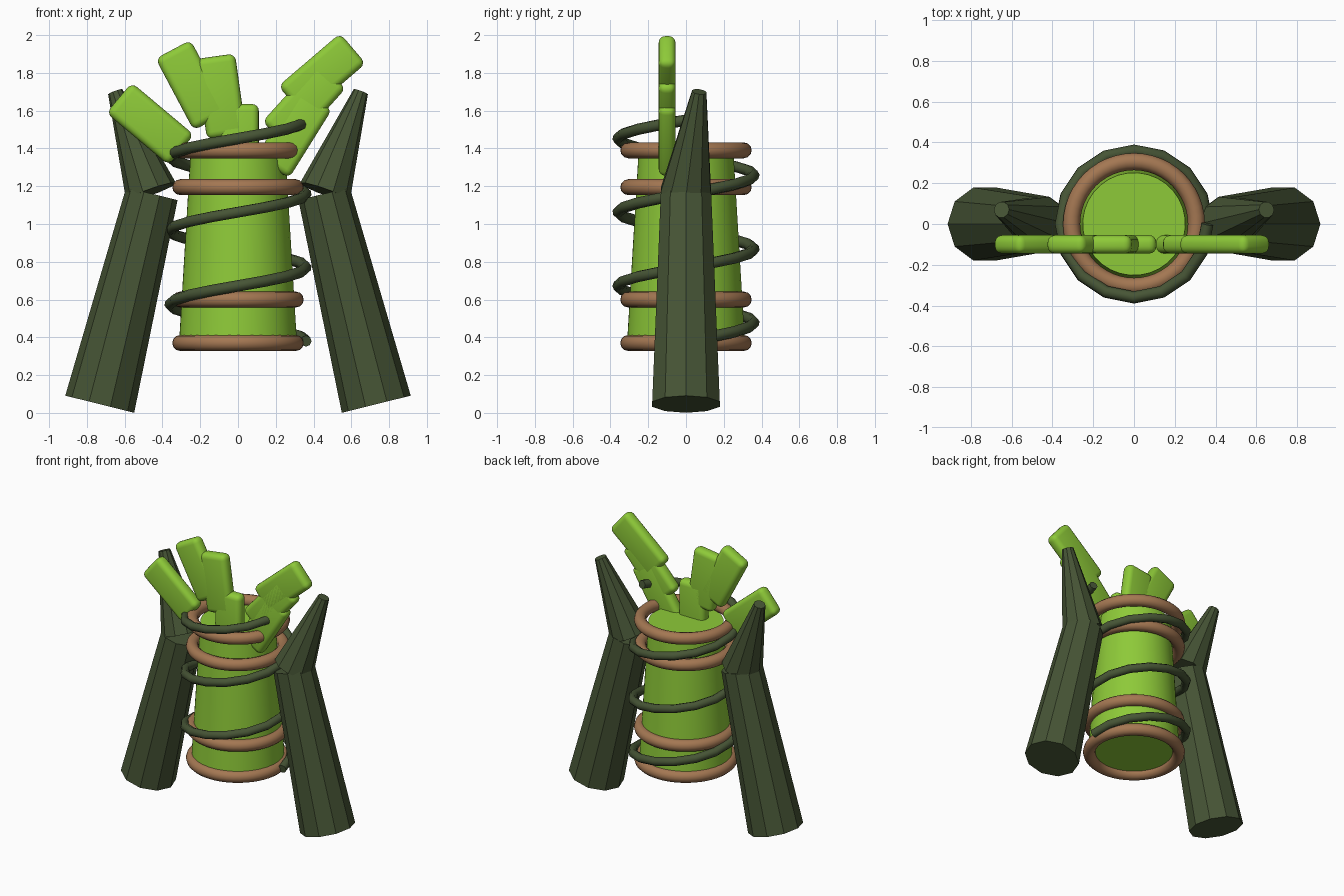
import bpy
import bmesh
from math import radians, pi, cos, sin
from mathutils import Matrix, Vector

cube = bpy.data.objects.get("Cube")
if cube:
    bpy.data.objects.remove(cube, do_unlink=True)


def material(name, rgb):
    mat = bpy.data.materials.new(name)
    mat.use_nodes = True
    mat.diffuse_color = (*rgb, 1)
    mat.node_tree.nodes["Principled BSDF"].inputs["Base Color"].default_value = (*rgb, 1)
    return mat


LIME = material("lime_green", (0.27, 0.59, 0.04))
DARK = material("dark_moss", (0.062, 0.09, 0.036))
BROWN = material("warm_brown", (0.37, 0.185, 0.085))


def finish(name, bm, mat):
    mesh = bpy.data.meshes.new(name)
    bm.to_mesh(mesh)
    bm.free()
    obj = bpy.data.objects.new(name, mesh)
    bpy.context.collection.objects.link(obj)
    mesh.materials.append(mat)
    return obj


def smooth(obj, angle):
    bpy.ops.object.select_all(action="DESELECT")
    obj.select_set(True)
    bpy.context.view_layer.objects.active = obj
    bpy.ops.object.shade_smooth_by_angle(angle=radians(angle))


def taper(name, start, end, r1, r2, sides, mat):
    """Tapered prism running between two points."""
    start, end = Vector(start), Vector(end)
    axis = end - start
    turn = Vector((0, 0, 1)).rotation_difference(axis).to_matrix().to_4x4()
    spin = Matrix.Rotation(pi / 10, 4, "Z")
    bm = bmesh.new()
    bmesh.ops.create_cone(bm, cap_ends=True, segments=sides, radius1=r1, radius2=r2,
                          depth=axis.length,
                          matrix=Matrix.Translation((start + end) / 2) @ turn @ spin)
    return finish(name, bm, mat)


def blade(name, x, z, tilt):
    """Rounded slab leaning by tilt degrees towards +x."""
    place = Matrix.Translation((x, -0.1, z)) @ Matrix.Rotation(radians(tilt), 4, "Y")
    bm = bmesh.new()
    bmesh.ops.create_cube(bm, size=1, matrix=Matrix.Diagonal((0.21, 0.09, 0.43, 1)))
    bmesh.ops.bevel(bm, geom=bm.edges[:], offset=0.036, segments=4, profile=0.5,
                    affect="EDGES")
    bm.transform(place)
    smooth(finish(name, bm, LIME), 35)


# Tapered trunk
smooth(taper("trunk", (0, 0, 0.37), (0, 0, 1.38), 0.313, 0.252, 32, LIME), 30)

# Rings around the trunk
for i, z in enumerate((0.37, 0.6, 1.195, 1.39)):
    bpy.ops.mesh.primitive_torus_add(location=(0, 0, z), major_radius=0.306,
                                     minor_radius=0.042, major_segments=48,
                                     minor_segments=12)
    ring = bpy.context.object
    ring.name = f"trunk_ring_{i + 1}"
    ring.data.materials.append(BROWN)
    smooth(ring, 60)

# Vine winding three times around the trunk
curve = bpy.data.curves.new("vine", "CURVE")
curve.dimensions = "3D"
curve.bevel_depth = 0.03
curve.bevel_resolution = 2
curve.use_fill_caps = True
spline = curve.splines.new("POLY")
steps = 16
spline.points.add(3 * steps)
for i, p in enumerate(spline.points):
    a = 2 * pi * i / steps
    p.co = (0.36 * cos(a), 0.36 * sin(a), 0.38 + 0.39 * i / steps, 1)
curve.materials.append(DARK)
bpy.context.collection.objects.link(bpy.data.objects.new("vine", curve))

# Leaning limbs with pointed upper parts
for side, s in (("left", 1), ("right", -1)):
    taper(f"{side}_lower_limb", (s * 0.732, 0, 0.046), (s * 0.456, 0, 1.16),
          0.188, 0.14, 10, DARK)
    taper(f"{side}_upper_limb", (s * 0.46, 0, 1.17), (s * 0.65, 0.07, 1.7),
          0.14, 0.04, 10, DARK)

# Fan of blades sprouting from the top
for name, x, z, tilt in (("outer_right_blade", -0.465, 1.53, -50),
                         ("inner_right_blade", -0.243, 1.735, -28),
                         ("middle_blade", -0.09, 1.675, -8),
                         ("middle_stem", 0.005, 1.42, 0),
                         ("left_stem", 0.295, 1.48, 32),
                         ("left_middle_blade", 0.35, 1.63, 42),
                         ("left_top_blade", 0.445, 1.79, 49.5)):
    blade(name, x, z, tilt)
